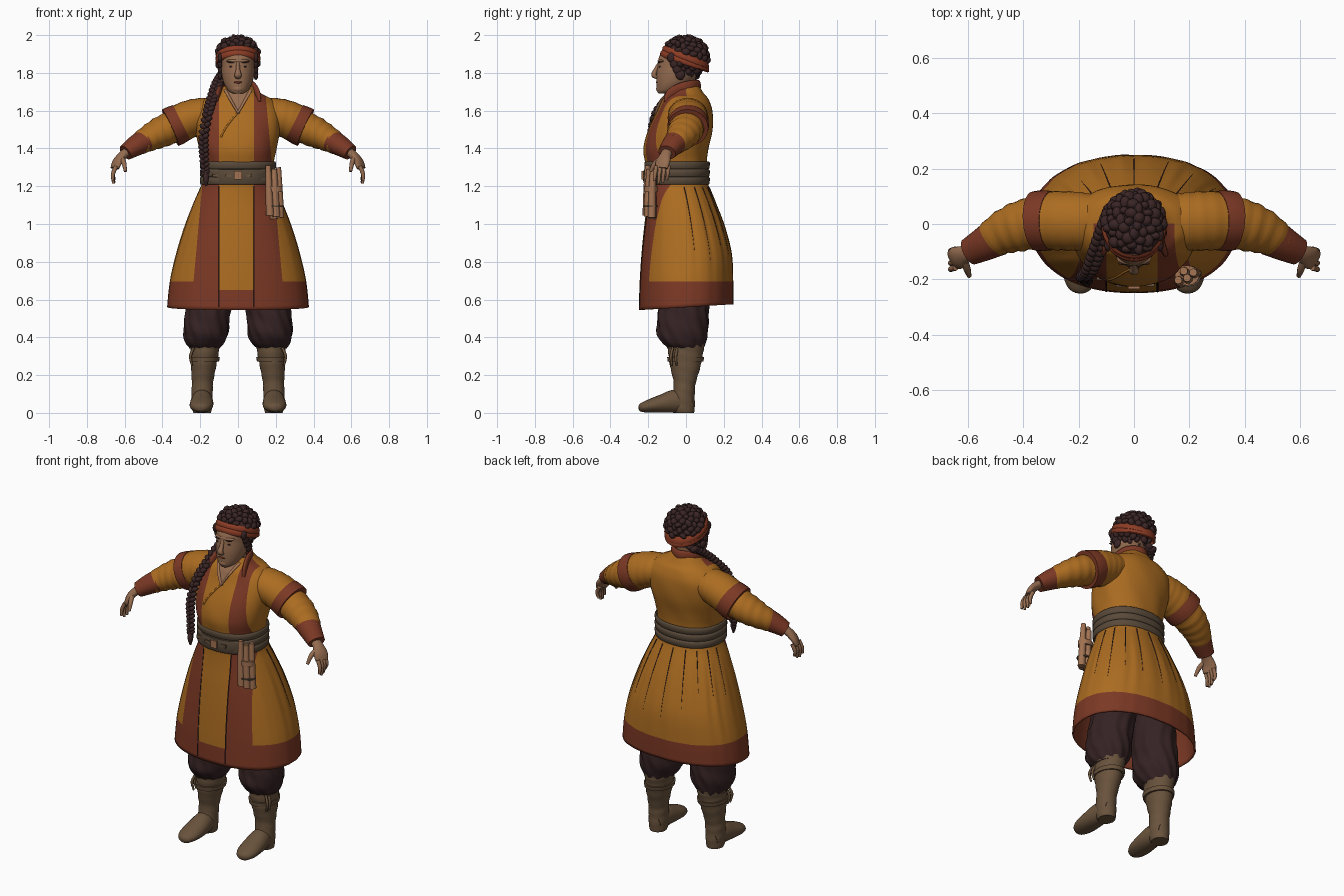
import bpy, bmesh, math, random
from mathutils import Vector, Matrix

if "Cube" in bpy.data.objects:
    bpy.data.objects.remove(bpy.data.objects["Cube"])
random.seed(4)


def material(name, r, g, b):
    m = bpy.data.materials.new(name)
    m.use_nodes = True
    m.diffuse_color = (r, g, b, 1)
    m.node_tree.nodes["Principled BSDF"].inputs["Base Color"].default_value = (r, g, b, 1)
    return m


OCHRE = material("ochre cloth", .41, .15, .015)
RUST = material("rust trim", .2, .04, .018)
PLUM = material("plum trousers", .036, .016, .017)
BOOT = material("boot leather", .14, .085, .045)
SKIN = material("skin", .3, .15, .08)
HAIR = material("dark hair", .042, .018, .018)
SASH = material("grey sash", .1, .068, .042)
BAND = material("headband red", .26, .045, .018)
TAN = material("tan leather", .36, .17, .085)


def finish(name, bm, mats, angle=50):
    bmesh.ops.recalc_face_normals(bm, faces=bm.faces[:])
    mesh = bpy.data.meshes.new(name)
    bm.to_mesh(mesh)
    bm.free()
    for m in mats if isinstance(mats, list) else [mats]:
        mesh.materials.append(m)
    for p in mesh.polygons:
        p.use_smooth = True
    mesh.set_sharp_from_angle(angle=math.radians(angle))
    obj = bpy.data.objects.new(name, mesh)
    bpy.context.collection.objects.link(obj)
    return obj


def refine(keys, steps):
    """Catmull-Rom interpolation of a list of number tuples."""
    out = []
    for i in range(len(keys) - 1):
        a, b, c, d = (keys[max(0, min(len(keys) - 1, i + k))] for k in (-1, 0, 1, 2))
        for s in range(steps):
            t = s / steps
            out.append([q + t / 2 * (r - p + t * (2*p - 5*q + 4*r - u + t * (3*(q - r) + u - p)))
                        for p, q, r, u in zip(a, b, c, d)])
    return out + [list(keys[-1])]


def skin_rings(rings, caps=True, closed=True):
    bm = bmesh.new()
    rows = [[bm.verts.new(p) for p in ring] for ring in rings]
    n = len(rows[0])
    for a, b in zip(rows, rows[1:]):
        for i in range(n if closed else n - 1):
            j = (i + 1) % n
            bm.faces.new((a[i], a[j], b[j], b[i]))
    if caps:
        bm.faces.new(rows[0])
        bm.faces.new(rows[-1])
    return bm


def oval_point(row, t, k=1, power=1):
    z, cx, rx, yf, yb = row
    c, s = (math.copysign(abs(f(t)) ** power, f(t)) for f in (math.cos, math.sin))
    return cx + k * rx * c, (yf + yb) / 2 + k * (yb - yf) / 2 * s, z


def ovals(rows, n=32, steps=4, caps=True, ripple=lambda t, z: 0, power=1):
    """Stack of horizontal ovals; each row is z, centre x, half width, front y, back y."""
    return skin_rings([[oval_point(row, math.tau * i / n, 1 + ripple(math.tau * i / n, row[0]), power)
                        for i in range(n)] for row in refine(rows, steps)], caps)


def tube(keys, n=16, steps=4, caps=True, side=1, ripple=0):
    """Tube along a path; each key is x, y, z, side radius, vertical radius."""
    keys = refine([(side * k[0], *k[1:]) for k in keys], steps)
    pts = [Vector(k[:3]) for k in keys]
    run = (pts[-1] - pts[0]).normalized()
    ref = Vector((0, 0, 1)) if abs(run.z) < .9 else Vector((0, 1, 0))
    rings = []
    for i, (p, k) in enumerate(zip(pts, keys)):
        t = (pts[min(i + 1, len(pts) - 1)] - pts[max(i - 1, 0)]).normalized()
        u = t.cross(ref).normalized()
        v = u.cross(t)
        ring = []
        for j in range(n):
            a = math.tau * j / n
            f = 1 + ripple * math.sin(i * 1.7 + 2 * math.sin(a))
            ring.append(p + u * (k[3] * f * math.cos(a)) + v * (k[4] * f * math.sin(a)))
        rings.append(ring)
    return skin_rings(rings, caps)


def blobs(items, detail=2):
    """Ellipsoids joined in one mesh; each item is a centre, three radii and a tilt."""
    bm = bmesh.new()
    for c, r, tilt in items:
        mat = Matrix.Translation(c) @ Matrix.Rotation(tilt, 4, "Y") @ Matrix.Diagonal((*r, 1))
        bmesh.ops.create_icosphere(bm, subdivisions=detail, radius=1, matrix=mat)
    return bm


def box(name, centre, size, mat):
    bm = bmesh.new()
    bmesh.ops.create_cube(bm, size=1, matrix=Matrix.Translation(centre) @ Matrix.Diagonal((*size, 1)))
    finish(name, bm, mat, 30)


# Coat: one lofted shell, cut along the trim lines and coloured by region
COAT = [(.56, 0, .375, -.25, .25), (.7, 0, .36, -.245, .25), (.85, 0, .325, -.235, .24),
        (1, 0, .278, -.22, .2), (1.12, 0, .232, -.205, .155), (1.22, 0, .19, -.2, .115),
        (1.32, 0, .188, -.215, .11), (1.4, 0, .205, -.225, .12), (1.5, 0, .225, -.2, .14),
        (1.6, 0, .23, -.15, .14), (1.66, 0, .18, -.125, .12), (1.69, 0, .125, -.105, .095),
        (1.73, 0, .08, -.085, .07)]
FINE = refine(COAT, 8)
SQUARE = .9


def coat_row(z):
    return min(FINE, key=lambda r: abs(r[0] - z))


def front_y(x, z):
    row = coat_row(z)
    return oval_point(row, -math.acos(min(1, abs(x) / row[2]) ** (1 / SQUARE)), 1, SQUARE)[1]


def pleats(t, z):
    gather = max(0, min(1, (1.22 - z) * 4)) * max(.25, min(1, (z - .6) * 2.5))
    fold = math.sin(19 * t + math.sin(5 * t)) + .5 * math.sin(31 * t)
    body = .006 * math.sin(9 * t + 25 * z) if z > 1.3 else 0
    return .013 * gather * (.5 + .5 * math.sin(t)) * fold + body


bm = ovals(COAT, 144, 5, False, pleats, SQUARE)
cuts = [((-.1, 0, 0), (1, 0, 0)), ((.085, 0, 0), (1, 0, 0)), ((0, 0, .695), (0, 0, 1)),
        ((0, 0, .655), (0, 0, 1)), ((.19, 0, 1.2), (1, 0, .09)), ((-.19, 0, 1.2), (-1, 0, .09))]
for point, normal in cuts:
    bmesh.ops.bisect_plane(bm, geom=bm.verts[:] + bm.edges[:] + bm.faces[:],
                           plane_co=point, plane_no=normal)
for f in bm.faces:
    c = f.calc_center_median()
    middle = c.y < 0 and -.1 < c.x < .085
    edge = abs(c.x) + .09 * (c.z - 1.2) < .19
    hem = c.z < (.655 if middle else .695)
    f.material_index = int(hem or (c.y < 0 and edge and not middle))
for v in bm.verts:
    v.co.z += .06 * v.co.y * max(0, min(1, (.69 - v.co.z) / .13))
coat = finish("coat", bm, [OCHRE, RUST])
shell = coat.modifiers.new("cloth thickness", "SOLIDIFY")
shell.thickness, shell.offset, shell.material_offset = .01, -1, 1

# Dark creases at the front panel and between the gathered pleats
for x in (-.1, .085):
    crease = [(x, front_y(x, z), z, .003, .003) for z in (.56, .7, .85, 1, 1.1, 1.2)]
    finish("panel_crease", tube(crease, 6), PLUM)
for i in range(9):
    t = .15 + i * (math.pi - .3) / 8
    low = random.uniform(.8, 1)
    crease = []
    for k in range(8):
        z = 1.2 + (low - 1.2) * k / 7
        row = coat_row(z)
        thin = .003 * (1 - k / 9)
        crease.append((*oval_point(row, t, 1 + pleats(t, row[0]), SQUARE), thin, thin))
    finish("pleat_crease", tube(crease, 6), PLUM)

# Collar, neck opening and crossed neckline trim
half = [(.112, front_y(.112, 1.65) + .008, 1.645, .01, .016), (.105, -.085, 1.685, .012, .026),
        (.09, -.04, 1.712, .013, .03), (.068, .025, 1.728, .013, .032)]
collar = [(-k[0], *k[1:]) for k in half] + [(0, .066, 1.73, .013, .032)] + half[::-1]
finish("collar", tube(collar), RUST)
vee = []
for k in range(9):
    z = 1.6 + .013 * k
    vee.append([(x * k * .007, front_y(x * k * .007, z) - .007, z) for x in (-1, -.5, 0, .5, 1)])
finish("neck_opening", skin_rings(vee, False, False), SKIN)
for side in (1, -1):
    path = [(side * .068, 1.71), (side * .04, 1.66), (side * .018, 1.62), (-side * .004, 1.585)]
    finish("neckline_trim", tube([(x, front_y(x, z) - .005, z, .01, .006) for x, z in path], 8), TAN)
seam = [(.0, 1.59), (-.035, 1.55), (-.07, 1.5), (-.09, 1.46)]
finish("robe_overlap", tube([(x, front_y(x, z), z, .005, .005) for x, z in seam], 8), OCHRE)

# Wrapped sash with a strap, buckle and fittings
for i in range(3):
    z = 1.208 + .041 * i
    wrap = [(z + h, 0, .19 + g, -.209 - g, .114 + g)
            for h, g in ((0, .004), (.006, .01), (.034, .012), (.041, .004))]
    finish("sash_wrap", ovals(wrap, 64, 2, False, power=SQUARE), SASH)
strap = [(x, front_y(x, 1.26) - .016, 1.255, .006, .035) for x in (-.17, -.09, 0, .09, .15)]
finish("belt_strap", tube(strap, 10), SASH)
box("buckle", (0, -.228, 1.257), (.042, .014, .045), TAN)
for x in (-.12, -.05, .06):
    box("belt_fitting", (x, front_y(x, 1.26) - .022, 1.257), (.03, .012, .018), BOOT)

# Bundle of hanging cases at the left hip
for i, (x, y, top) in enumerate([(.16, -.203, 1.31), (.192, -.195, 1.29), (.214, -.175, 1.3), (.18, -.17, 1.27)]):
    low = 1.045 - .006 * i
    finish("hanging_case", tube([(x, y, top, .014, .014), (x + .004, y - .004, 1.17, .019, .019),
                                 (x + .01, y - .006, low, .021, .021)], 12), TAN)
finish("case_binding", ovals([(1.17, .192, .045, -.222, -.15), (1.2, .192, .044, -.222, -.15)], 20), TAN)
finish("case_cord", ovals([(1.09, .196, .047, -.226, -.15), (1.098, .196, .047, -.226, -.15)], 20), SASH)

for s in (1, -1):
    # Arms
    finish("over_sleeve", tube([(.07, .01, 1.6, .075, .06), (.15, .01, 1.585, .098, .084),
                                (.21, .01, 1.57, .106, .096), (.27, .012, 1.55, .107, .1),
                                (.32, .012, 1.527, .105, .1)], 28, 5, True, s, .012), OCHRE)
    finish("over_sleeve_cuff", tube([(.298, .012, 1.539, .107, .102), (.33, .012, 1.523, .11, .106),
                                     (.358, .01, 1.51, .108, .106)], 28, 2, True, s), RUST)
    finish("sleeve", tube([(.33, .01, 1.52, .09, .085), (.4, -.005, 1.49, .092, .083),
                           (.47, -.03, 1.455, .08, .07), (.53, -.065, 1.42, .062, .056)],
                          24, 6, True, s, .03), OCHRE)
    finish("sleeve_cuff", tube([(.497, -.047, 1.44, .071, .061), (.545, -.074, 1.412, .061, .054),
                                (.596, -.101, 1.378, .05, .042)], 24, 3, True, s), RUST)
    finish("hand", tube([(.575, -.095, 1.39, .03, .024), (.61, -.108, 1.365, .031, .023),
                         (.638, -.122, 1.33, .042, .02), (.652, -.13, 1.295, .038, .015)],
                        16, 4, True, s), SKIN)
    for i in range(4):
        y, drop = -.163 + .022 * i, (.0, .014, .01, -.006)[i]
        finish("finger", tube([(.645, y + .005, 1.305, .011, .011), (.662, y, 1.265, .011, .01),
                               (.662 - .003 * i, y - .004, 1.228 - drop, .007, .007)],
                              10, 3, True, s), SKIN)
    finish("thumb", tube([(.615, -.13, 1.35, .014, .014), (.603, -.165, 1.32, .013, .013),
                          (.596, -.188, 1.278, .008, .008)], 10, 3, True, s), SKIN)

    # Trousers gathered into the boots
    legs = [(.34, .178, .075, -.09, .09), (.37, .175, .1, -.125, .1), (.42, .17, .117, -.152, .115),
            (.5, .165, .118, -.15, .118), (.6, .15, .12, -.14, .12), (.78, .13, .12, -.12, .12)]
    finish("trouser_leg", ovals([(z, s * x, *r) for z, x, *r in legs], 64, 6, True,
                                lambda t, z: .03 * math.sin(11 * t + 3 * math.sin(14 * z))
                                + .015 * math.sin(60 * z + 3 * t)), PLUM)

    # Boots
    shaft = [(0, .19, .046, -.06, .042), (.03, .19, .052, -.07, .047), (.1, .19, .056, -.07, .046),
             (.16, .188, .056, -.065, .052), (.25, .182, .067, -.085, .078),
             (.33, .176, .076, -.095, .093), (.37, .175, .079, -.1, .096)]
    finish("boot_shaft", ovals([(z, s * x, *r) for z, x, *r in shaft], 28, 5, True,
                               lambda t, z: .02 * math.sin(110 * z + 2 * math.sin(t))), BOOT)
    finish("boot_foot", tube([(.19, .03, .05, .04, .048), (.19, -.05, .062, .055, .062),
                              (.192, -.12, .05, .062, .05), (.195, -.19, .037, .06, .036),
                              (.197, -.235, .028, .04, .024), (.198, -.25, .026, .014, .012)],
                             20, 4, True, s), BOOT)
    for z, g in ((.285, .005), (.352, .007)):
        finish("boot_strap", ovals([(z - .012, s * .178, .073 + g, -.092 - g, .087 + g),
                                    (z + .012, s * .177, .076 + g, -.095 - g, .092 + g)], 28), BOOT)
    for y in (-.07, -.045):
        finish("boot_tie", tube([(.235, y, .345, .007, .007), (.252, y - .01, .3, .008, .008),
                                 (.243, y - .005, .25, .005, .005)], 8, 3, True, s), BOOT)

# Head
finish("neck", ovals([(1.6, 0, .07, -.1, .06), (1.68, 0, .058, -.098, .045), (1.78, 0, .058, -.09, .05)]), SKIN)
finish("head", ovals([(1.69, 0, .025, -.145, -.09), (1.705, 0, .05, -.153, -.04), (1.74, 0, .073, -.156, .02),
                      (1.79, 0, .086, -.156, .06), (1.84, 0, .089, -.15, .08), (1.89, 0, .088, -.14, .08),
                      (1.95, 0, .06, -.09, .05)]), SKIN)
finish("nose", tube([(0, -.142, 1.85, .009, .009), (0, -.16, 1.815, .012, .012),
                     (0, -.17, 1.788, .019, .014), (0, -.153, 1.775, .015, .008)], 12), SKIN)
finish("brow_and_chin", blobs([((0, -.125, 1.863), (.065, .026, .012), 0),
                               ((0, -.137, 1.715), (.03, .022, .02), 0)]), SKIN)
finish("eyes", blobs([((s * .036, -.139, 1.833), (.011, .005, .004), 0) for s in (1, -1)]), HAIR)
finish("eyebrows", blobs([((s * .038, -.143, 1.856), (.02, .005, .004), s * -.15) for s in (1, -1)]), HAIR)
finish("lips", blobs([((0, -.153, 1.75), (.022, .007, .006), 0)]), RUST)

# Curly hair around a cap that leaves the face open
centre, size = Vector((0, -.006, 1.885)), Vector((.106, .115, .1))
bm = blobs([(centre, size, 0)], 4)
face = [v for v in bm.verts if v.co.y < -.065 and v.co.z < 1.885]
bmesh.ops.delete(bm, geom=face, context="VERTS")
finish("hair_cap", bm, HAIR)
curls = []
for i in range(150):
    h = 1 - 2 * (i + .5) / 150
    a, r = i * 2.4, math.sqrt(1 - h * h)
    p = centre + Vector((size.x * r * math.cos(a), size.y * r * math.sin(a), size.z * h))
    under_band = abs(p.z - 1.872 + p.y * .36) < .028
    if p.z > 1.77 and not under_band and not (p.y < -.05 and p.z < 1.94):
        curls.append((p, [random.uniform(.014, .026) for _ in range(3)], random.uniform(0, 3)))
finish("curls", blobs(curls), HAIR)
finish("sideburns", blobs([((s * .095, -.07 + .5 * (1.87 - z), z), (.013, .026, .028), 0)
                           for s in (1, -1) for z in (1.88, 1.85, 1.82, 1.79)]), HAIR)
for off, tilt in ((0, .33), (.022, .37)):
    bm = ovals([(h - .026 + off, 0, .114 + g, -.132 - g + off / 2, .117 + g)
                for h, g in ((0, -.006), (.006, .004), (.028, .003), (.042, -.009))], 48, 2, False)
    for v in bm.verts:
        v.co.z += 1.866 - v.co.y * tilt
    finish("headband", bm, BAND)

# Long braid over the right shoulder
path = refine([(-.075, .05, 1.79), (-.105, -.02, 1.745), (-.135, -.1, 1.665), (-.16, -.165, 1.58),
               (-.182, -.19, 1.46), (-.18, -.195, 1.36), (-.172, -.205, 1.27)], 4)
lobes = []
for i, p in enumerate(path):
    w = .031 - .012 * i / len(path)
    for d in (-1, 1):
        lobes.append((Vector(p) + Vector((d * .45 * w, 0, .005 * d)), (w * .9, w * .8, w * .6), d * -.6))
finish("braid", blobs(lobes), HAIR)
finish("braid_tassel", tube([(-.172, -.205, 1.28, .012, .012), (-.17, -.212, 1.24, .016, .016),
                             (-.168, -.214, 1.2, .004, .004)], 8), HAIR)
